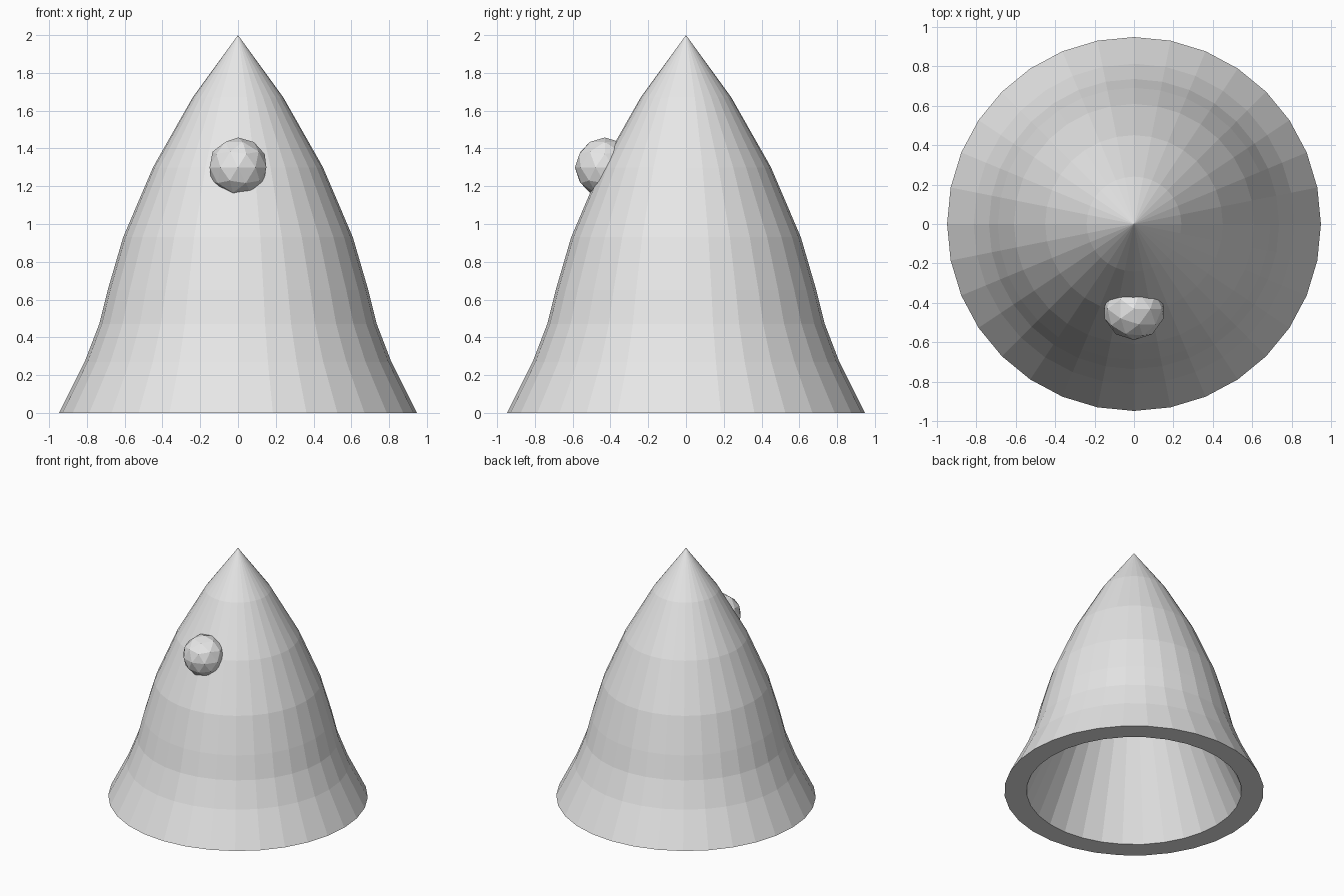
import bpy
import bmesh
import math
from mathutils import Vector

SIDES = 32

cube = bpy.data.objects.get("Cube")
if cube:
    bpy.data.objects.remove(cube, do_unlink=True)

grey = bpy.data.materials.new("light_grey")
grey.use_nodes = True
colour = (0.8, 0.8, 0.8, 1)
grey.diffuse_color = colour
grey.node_tree.nodes["Principled BSDF"].inputs["Base Color"].default_value = colour


def add_object(name, bm):
    mesh = bpy.data.meshes.new(name)
    bmesh.ops.recalc_face_normals(bm, faces=bm.faces)
    bm.to_mesh(mesh)
    bm.free()
    mesh.materials.append(grey)
    obj = bpy.data.objects.new(name, mesh)
    bpy.context.collection.objects.link(obj)
    return obj


# Flared cone: outer profile from tip to hem, then the straight inner hollow
profile = [(0, 2.0), (0.24, 1.67), (0.45, 1.3), (0.608, 0.93), (0.69, 0.65),
           (0.735, 0.47), (0.812, 0.27), (0.947, 0), (0.785, 0), (0, 1.8)]
bm = bmesh.new()
points = [bm.verts.new((r, 0, z)) for r, z in profile]
edges = [bm.edges.new(pair) for pair in zip(points, points[1:])]
bmesh.ops.spin(bm, geom=points + edges, cent=Vector(), axis=(0, 0, 1),
               angle=math.tau, steps=SIDES, use_merge=False)
bmesh.ops.remove_doubles(bm, verts=bm.verts, dist=0.0005)
add_object("cone_body", bm)

# Faceted round nose set into the front of the cone
bm = bmesh.new()
bmesh.ops.create_icosphere(bm, subdivisions=2, radius=0.158)
nose = add_object("nose", bm)
nose.location = (0, -0.43, 1.3)
